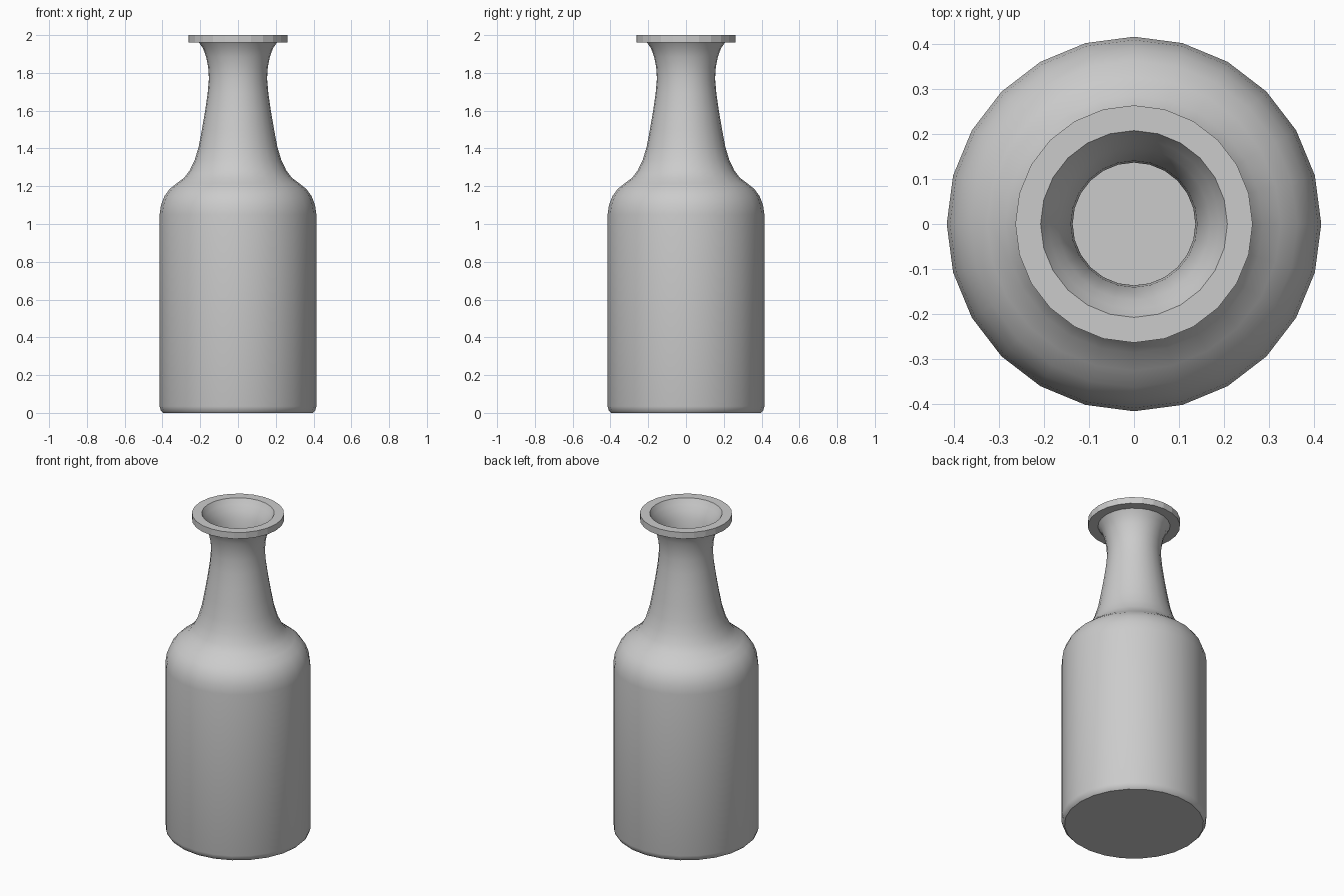
import bpy, bmesh, math
from mathutils import Vector

SIDES = 24
WALL = 0.018

if "Cube" in bpy.data.objects:
    bpy.data.objects.remove(bpy.data.objects["Cube"], do_unlink=True)

grey = bpy.data.materials.new("light_grey")
grey.use_nodes = True
grey.diffuse_color = (0.6, 0.6, 0.6, 1)
grey.node_tree.nodes["Principled BSDF"].inputs["Base Color"].default_value = (0.6, 0.6, 0.6, 1)


def lathe(name, profile, smooth):
    """Spin a list of (radius, height) points around the z axis."""
    bm = bmesh.new()
    verts = [bm.verts.new((r, 0, z)) for r, z in profile]
    edges = [bm.edges.new(pair) for pair in zip(verts, verts[1:])]
    bmesh.ops.spin(bm, geom=verts + edges, cent=(0, 0, 0), axis=(0, 0, 1),
                   angle=math.tau, steps=SIDES, use_duplicate=False)
    bmesh.ops.remove_doubles(bm, verts=bm.verts, dist=0.0004)
    bmesh.ops.recalc_face_normals(bm, faces=bm.faces)
    mesh = bpy.data.meshes.new(name)
    bm.to_mesh(mesh)
    bm.free()
    mesh.materials.append(grey)
    ob = bpy.data.objects.new(name, mesh)
    bpy.context.collection.objects.link(ob)
    if smooth:
        bpy.ops.object.select_all(action='DESELECT')
        ob.select_set(True)
        bpy.context.view_layer.objects.active = ob
        bpy.ops.object.shade_smooth_by_angle(angle=math.radians(32))
    return ob


def offset_inward(points, dist):
    """Shift each profile point towards the axis along its normal."""
    result = []
    for i in range(1, len(points) - 1):
        along = (Vector(points[i + 1]) - Vector(points[i - 1])).normalized()
        result.append((points[i][0] - along.y * dist, points[i][1] + along.x * dist))
    return result


# Outer silhouette from the base edge to the underside of the lip
outer = [(0.397, 0.0), (0.409, 0.012), (0.415, 0.035), (0.415, 1.05),
         (0.408, 1.10), (0.390, 1.147), (0.362, 1.185), (0.325, 1.215),
         (0.285, 1.245), (0.255, 1.285), (0.229, 1.34), (0.208, 1.41),
         (0.191, 1.50), (0.174, 1.60), (0.161, 1.69), (0.154, 1.77),
         (0.158, 1.83), (0.169, 1.885), (0.185, 1.93), (0.206, 1.96)]

# Hollow bottle: outside, mouth, inside wall and inner floor
inner = offset_inward(outer[2:], WALL)[::-1]
profile = [(0, 0)] + outer + [(0.207, 2.0), (0.189, 1.967)] + inner
profile += [(0.397, 0.035), (0.385, WALL), (0, WALL)]
lathe("bottle_body", profile, smooth=True)

# Flat flange around the mouth
lathe("mouth_lip", [(0.206, 1.96), (0.263, 1.96), (0.263, 2.0), (0.207, 2.0)], smooth=False)
